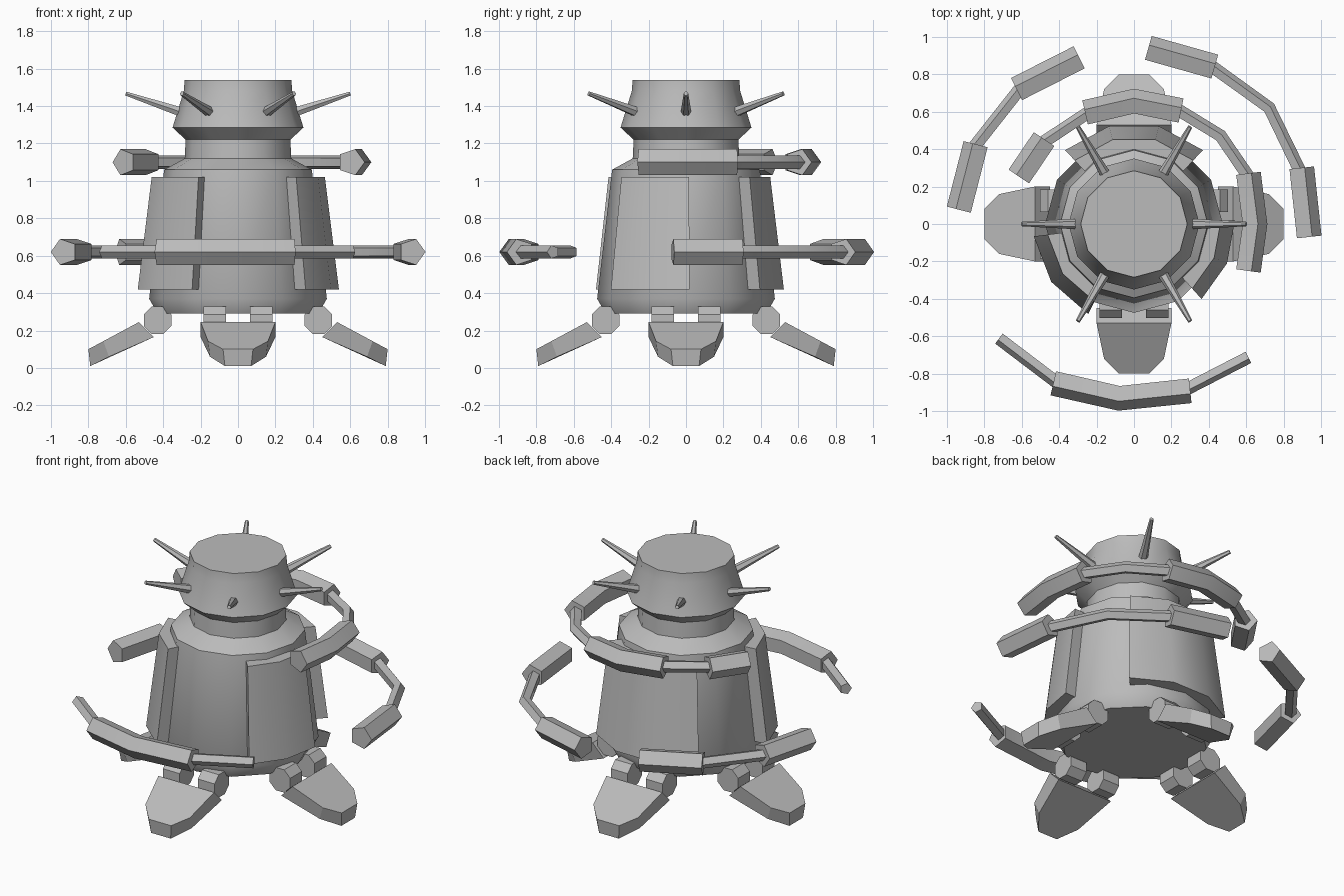
import bpy, bmesh, math
from mathutils import Vector

if "Cube" in bpy.data.objects:
    bpy.data.objects.remove(bpy.data.objects["Cube"])

steel = bpy.data.materials.new("grey_metal")
steel.diffuse_color = (0.5, 0.5, 0.5, 1)
steel.use_nodes = True
steel.node_tree.nodes["Principled BSDF"].inputs["Base Color"].default_value = steel.diffuse_color


def finish(bm, name, angle=40):
    bmesh.ops.recalc_face_normals(bm, faces=bm.faces)
    me = bpy.data.meshes.new(name)
    bm.to_mesh(me)
    bm.free()
    ob = bpy.data.objects.new(name, me)
    bpy.context.collection.objects.link(ob)
    me.materials.append(steel)
    bpy.ops.object.select_all(action='DESELECT')
    ob.select_set(True)
    bpy.context.view_layer.objects.active = ob
    if angle:
        bpy.ops.object.shade_smooth_by_angle(angle=math.radians(angle))
    return ob


def loft(name, rings, angle=40):
    """Skin a list of equal-sized closed rings and cap both ends."""
    bm = bmesh.new()
    vs = [[bm.verts.new(p) for p in r] for r in rings]
    n = len(vs[0])
    for a, b in zip(vs, vs[1:]):
        for i in range(n):
            j = (i + 1) % n
            bm.faces.new((a[i], a[j], b[j], b[i]))
    bm.faces.new(vs[0])
    bm.faces.new(vs[-1])
    return finish(bm, name, angle)


def lathe(name, profile, sides=12):
    angs = [2 * math.pi * i / sides for i in range(sides)]
    return loft(name, [[(r * math.cos(a), r * math.sin(a), z) for a in angs]
                       for r, z in profile])


def tube(name, pts, z, r0, r1=None, sides=5):
    """Five-sided bar along a flat path, one corner pointing outward."""
    pts = [Vector((x, y, z)) for x, y in pts]
    rings = []
    for i, p in enumerate(pts):
        d = (pts[min(i + 1, len(pts) - 1)] - pts[max(i - 1, 0)]).normalized()
        out = Vector((d.y, -d.x, 0))
        if out.dot(p) < 0:
            out = -out
        rings.append([p + r0 * (out * math.cos(t) + Vector((0, 0, math.sin(t))))
                      for t in (2 * math.pi * k / sides for k in range(sides))])
    loft(name, rings)


# Body and head
lathe("body", [(0.43, 0.29), (0.475, 0.37), (0.395, 1.06), (0.285, 1.12), (0.28, 1.22)])
lathe("head", [(0.28, 1.22), (0.35, 1.285), (0.29, 1.48), (0.285, 1.54)])

# Armour panels wrapped around the body
for name, a0, a1 in (("right_panel", -48, 2), ("back_panel", 47, 133), ("left_panel", 187, 243)):
    n = max(2, round((a1 - a0) / 28))
    rings = []
    for k in range(n + 1):
        a = math.radians(a0 + (a1 - a0) * k / n)
        c, s = math.cos(a), math.sin(a)
        rings.append([(r * c, r * s, z) for r, z in
                      ((0.44, 0.42), (0.54, 0.42), (0.465, 1.02), (0.37, 1.02))])
    loft(name, rings)

# Head spikes
for k in range(6):
    a = math.radians(60 * k)
    c, s = math.cos(a), math.sin(a)
    out, side, up = Vector((c, s, 0.33)).normalized(), Vector((-s, c, 0)), None
    up = out.cross(side)
    rings = []
    for p, r in ((Vector((0.28 * c, 0.28 * s, 1.36)), 0.03),
                 (Vector((0.6 * c, 0.6 * s, 1.467)), 0.012)):
        rings.append([p + r * (side * math.cos(t) + up * math.sin(t))
                      for t in (2 * math.pi * i / 6 for i in range(6))])
    loft(f"head_spike_{k + 1}", rings)

# Feet with paired hinges on four sides
TOP = ((0.53, 0.2, 0.245), (0.72, 0.16, 0.143), (0.8, 0.08, 0.1))
BOTTOM = ((0.45, 0.2, 0.165), (0.69, 0.15, 0.06), (0.79, 0.07, 0.01))
for k, label in enumerate(("right", "back", "left", "front")):
    a = k * math.pi / 2
    c, s = round(math.cos(a)), round(math.sin(a))

    def turn(x, y, z):
        return (x * c - y * s, x * s + y * c, z)

    loft(f"{label}_foot", [[turn(*p) for p in ring] +
                           [turn(x, -y, z) for x, y, z in reversed(ring)]
                           for ring in (BOTTOM, TOP)], 0)
    for m, y0 in enumerate((-0.185, 0.065)):
        loft(f"{label}_hinge_{m + 1}",
             [[turn(0.43 + 0.08 * math.cos(t), y, 0.255 + 0.08 * math.sin(t))
               for t in (math.pi / 8 + i * math.pi / 4 for i in range(8))]
              for y in (y0, y0 + 0.12)], 30)

# Broken rings: thick sleeves joined by thin rods
LOW, HIGH, THICK, THIN = 0.62, 1.1, 0.073, 0.037
for name, z, r, pts in (
    ("low_front_sleeve", LOW, THICK, [(-0.43, -0.845), (-0.08, -0.925), (0.3, -0.885)]),
    ("low_front_rod_a", LOW, THIN, [(-0.72, -0.61), (-0.41, -0.845)]),
    ("low_front_rod_b", LOW, THIN, [(0.27, -0.885), (0.61, -0.71)]),
    ("low_right_sleeve_a", LOW, THICK, [(0.075, 0.935), (0.43, 0.835)]),
    ("low_right_rod", LOW, THIN, [(0.4, 0.85), (0.72, 0.62), (0.89, 0.27)]),
    ("low_right_sleeve_b", LOW, THICK, [(0.89, 0.3), (0.93, -0.07)]),
    ("low_left_sleeve_a", LOW, THICK, [(-0.29, 0.885), (-0.625, 0.715)]),
    ("low_left_rod", LOW, THIN, [(-0.6, 0.73), (-0.86, 0.4)]),
    ("low_left_sleeve_b", LOW, THICK, [(-0.84, 0.425), (-0.93, 0.075)]),
    ("high_back_sleeve", HIGH, THICK, [(-0.26, 0.59), (0, 0.65), (0.25, 0.6)]),
    ("high_left_rod", HIGH, THIN, [(-0.24, 0.595), (-0.49, 0.43)]),
    ("high_left_sleeve", HIGH, THICK, [(-0.475, 0.45), (-0.61, 0.25)]),
    ("high_right_rod", HIGH, THIN, [(0.23, 0.61), (0.46, 0.47), (0.61, 0.25)]),
    ("high_right_sleeve", HIGH, THICK, [(0.605, 0.27), (0.64, 0), (0.605, -0.25)]),
):
    tube(name, pts, z, r)
